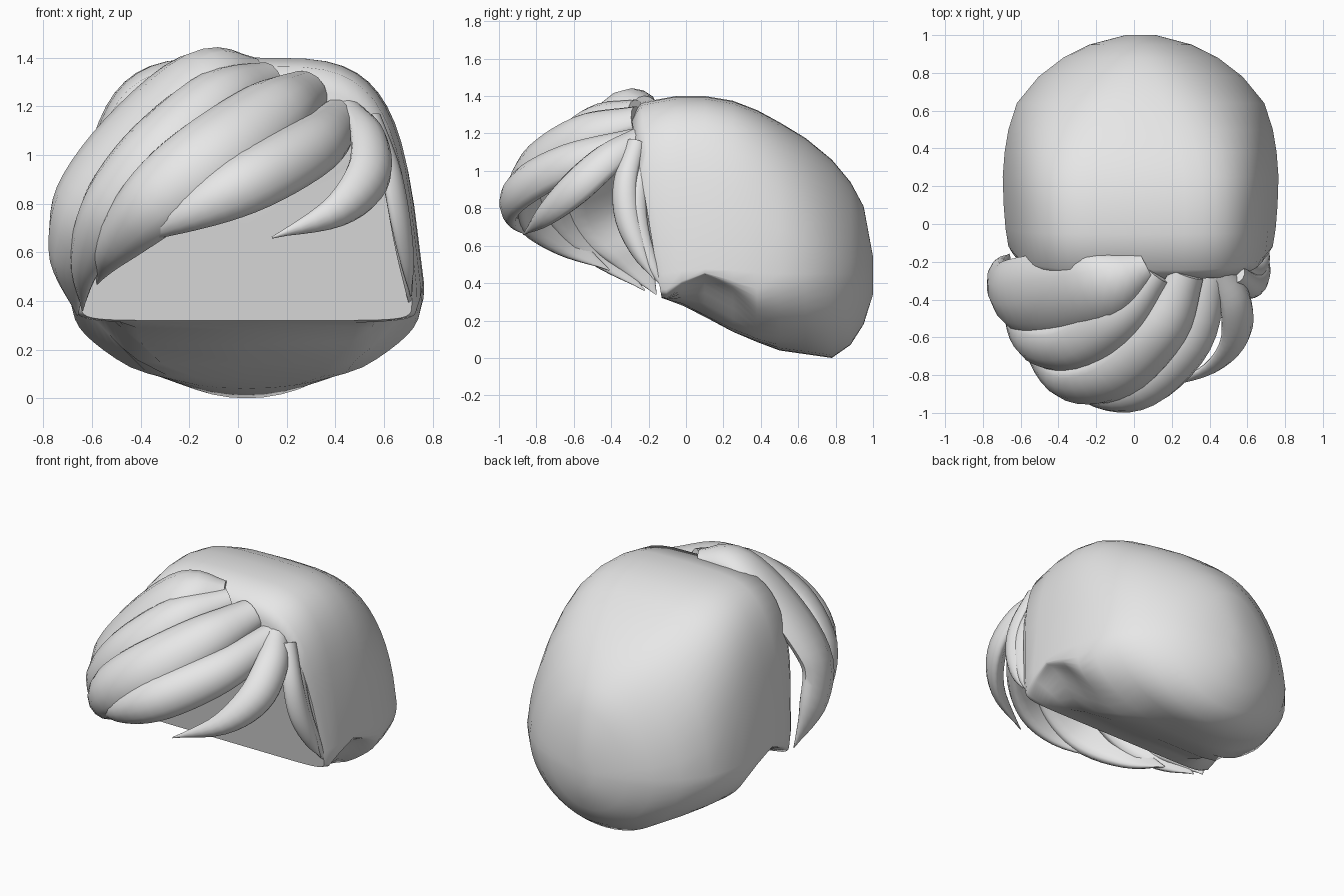
import bpy, bmesh, math
from mathutils import Vector

cube = bpy.data.objects.get("Cube")
if cube:
    bpy.data.objects.remove(cube, do_unlink=True)

mat = bpy.data.materials.new("light_grey")
mat.use_nodes = True
GREY = (0.8, 0.8, 0.8, 1)
mat.diffuse_color = GREY
mat.node_tree.nodes["Principled BSDF"].inputs["Base Color"].default_value = GREY


def loft(name, rings, angle):
    """Bridge closed rings of points and fan-fill both ends."""
    bm = bmesh.new()
    loops = [[bm.verts.new(p) for p in r] for r in rings]
    n = len(loops[0])
    for a, b in zip(loops, loops[1:]):
        for i in range(n):
            j = (i + 1) % n
            bm.faces.new((a[i], a[j], b[j], b[i]))
    for ring in (loops[0], loops[-1]):
        mid = bm.verts.new(sum((v.co for v in ring), Vector()) / n)
        for i in range(n):
            bm.faces.new((ring[i], ring[(i + 1) % n], mid))
    bmesh.ops.recalc_face_normals(bm, faces=bm.faces)
    me = bpy.data.meshes.new(name)
    bm.to_mesh(me)
    bm.free()
    me.materials.append(mat)
    ob = bpy.data.objects.new(name, me)
    bpy.context.collection.objects.link(ob)
    bpy.ops.object.select_all(action='DESELECT')
    ob.select_set(True)
    bpy.context.view_layer.objects.active = ob
    bpy.ops.object.shade_smooth_by_angle(angle=math.radians(angle))


def spline(pts, steps):
    """Catmull-Rom resampling of points."""
    pts = [Vector(p) for p in pts]
    pts = [2 * pts[0] - pts[1]] + pts + [2 * pts[-1] - pts[-2]]
    out = []
    for a, b, c, d in zip(pts, pts[1:], pts[2:], pts[3:]):
        for k in range(steps):
            t = k / steps
            out.append(0.5 * (2 * b + (c - a) * t + (2 * a - 5 * b + 4 * c - d) * t * t
                              + (3 * b - a - 3 * c + d) * t ** 3))
    return out + [pts[-2]]


def smooth(a, b, v):
    t = min(max((v - a) / (b - a), 0), 1)
    return t * t * (3 - 2 * t)


def spow(v, e):
    return math.copysign(abs(v) ** e, v)


# Back shell: y, half width, top z, bottom z
SECTIONS = [
    (-0.13, 0.68, 1.28, 0.32), (-0.10, 0.70, 1.365, 0.31), (-0.02, 0.715, 1.40, 0.28),
    (0.10, 0.725, 1.40, 0.22), (0.25, 0.73, 1.375, 0.14), (0.38, 0.72, 1.325, 0.085),
    (0.50, 0.70, 1.26, 0.04), (0.64, 0.655, 1.175, 0.02), (0.78, 0.54, 1.06, 0.0),
    (0.88, 0.41, 0.94, 0.07), (0.95, 0.27, 0.81, 0.18), (1.0, 0.08, 0.54, 0.34),
]
CX = 0.035
rings = []
for y, w, top, bot in SECTIONS:
    zc = min(max(bot + 0.13, 0.45), (top + bot) / 2)
    lean = 0.18 * (1 - smooth(-0.16, 0.03, y))
    # boxy at the front, round at the back
    n_up = 4.2 - 2.2 * smooth(0.1, 1, y)
    n_low = 9 - 7 * smooth(-0.05, 0.55, y)
    ear = smooth(-0.12, 0.06, y) * (1 - smooth(0.12, 0.5, y))
    ring = []
    for i in range(48):
        a = 2 * math.pi * i / 48
        n, h = (n_up, top - zc) if math.sin(a) > 0 else (n_low, zc - bot)
        rise = spow(math.sin(a), 2 / n)
        # sides lean inward toward the crown
        x = w * spow(math.cos(a), 2 / n) * (1 - 0.14 * max(rise, 0))
        z = zc + h * rise
        # arch over each ear
        if z < 0.48:
            z += (0.48 - z) * 0.85 * ear * smooth(0.55, 0.98, abs(x) / w)
        ring.append(Vector((CX + x, y - lean * (z - 0.32), z)))
    rings.append(ring)
loft("back_shell", rings, 55)

CENTRE = Vector((0, -0.1, 0.72))


def lock(name, root, peak, path):
    """Sweep a curved lens along a path, widest near the middle, pointed at the tip."""
    pts = spline(path, 5)
    last = len(pts) - 1
    rings = []
    for k, pos in enumerate(pts):
        tan = (pts[min(k + 1, last)] - pts[max(k - 1, 0)]).normalized()
        out = pos - CENTRE
        out = (out - tan * out.dot(tan)).normalized()
        side = tan.cross(out)
        t = k / last
        if t < 0.42:
            w = root + (peak - root) * math.sin(math.pi / 2 * t / 0.42)
        else:
            w = max(peak * math.cos(math.pi / 2 * (t - 0.42) / 0.58), 0.004)
        thick = min(0.5 * w, 0.075)
        ring = []
        for i in range(14):
            a = 2 * math.pi * i / 14
            # edges curl back toward the head
            curl = -0.25 * w * math.cos(a) ** 2
            ring.append(pos + side * w * math.cos(a) + out * (thick * math.sin(a) + curl))
        rings.append(ring)
    loft(name, rings, 60)


# Fringe locks sweeping from the crown to the right, and one to the left
lock("fringe_lock_side", 0.08, 0.27,
     [(0.07, -0.23, 1.36), (-0.17, -0.35, 1.34), (-0.46, -0.43, 1.08),
      (-0.66, -0.43, 0.80), (-0.70, -0.30, 0.56), (-0.66, -0.16, 0.34)])
lock("fringe_lock_upper", 0.08, 0.17,
     [(0.12, -0.27, 1.34), (-0.08, -0.51, 1.27), (-0.33, -0.68, 1.05),
      (-0.54, -0.65, 0.79), (-0.64, -0.47, 0.56), (-0.64, -0.22, 0.36)])
lock("fringe_lock_middle", 0.10, 0.18,
     [(0.29, -0.27, 1.29), (0.16, -0.58, 1.21), (-0.09, -0.83, 1.03),
      (-0.35, -0.86, 0.82), (-0.53, -0.66, 0.62), (-0.58, -0.41, 0.47)])
lock("fringe_lock_lower", 0.09, 0.135,
     [(0.44, -0.27, 1.17), (0.33, -0.64, 1.06), (0.07, -0.90, 0.91),
      (-0.20, -0.93, 0.77), (-0.47, -0.77, 0.63)])
lock("fringe_lock_left", 0.07, 0.11,
     [(0.47, -0.25, 1.19), (0.55, -0.42, 1.08), (0.55, -0.60, 0.92),
      (0.41, -0.76, 0.77), (0.14, -0.87, 0.66)])

# Two sideburn locks, the second tucked against the shell
SIDEBURN = [(0.56, -0.27, 1.16), (0.63, -0.33, 0.95), (0.67, -0.32, 0.75),
            (0.70, -0.25, 0.56), (0.71, -0.17, 0.42)]
lock("sideburn_lock_front", 0.05, 0.07, SIDEBURN)
lock("sideburn_lock_back", 0.05, 0.06, [(x, y + 0.06, z - 0.06) for x, y, z in SIDEBURN])
